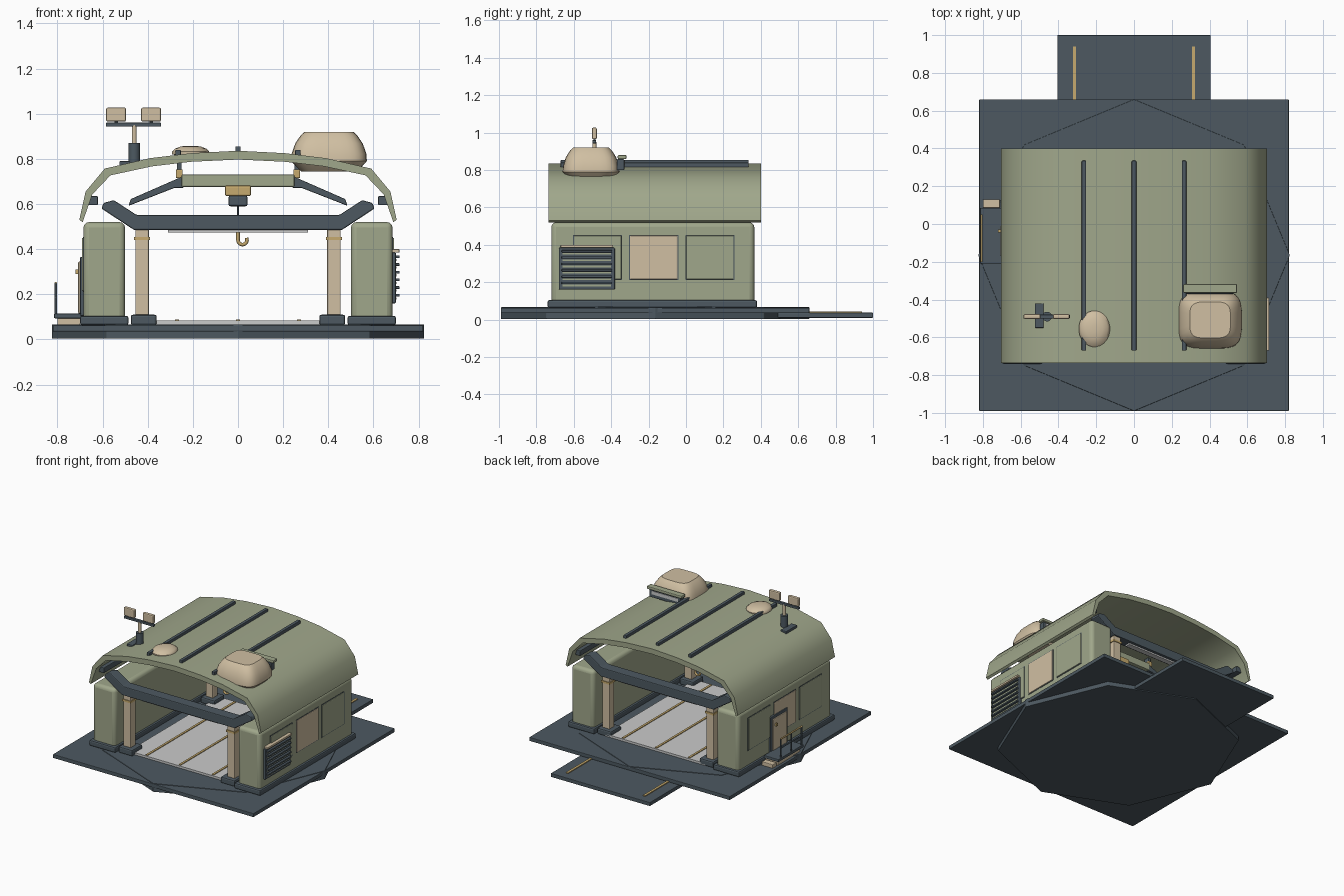
import bpy, bmesh, math
from mathutils import Vector

if "Cube" in bpy.data.objects:
    bpy.data.objects.remove(bpy.data.objects["Cube"])


def material(name, r, g, b):
    m = bpy.data.materials.new(name)
    lin = [((c / 255 + 0.055) / 1.055) ** 2.4 for c in (r, g, b)]
    m.diffuse_color = (*lin, 1)
    m.use_nodes = True
    m.node_tree.nodes["Principled BSDF"].inputs["Base Color"].default_value = m.diffuse_color
    return m


OLIVE = material("olive paint", 160, 167, 139)
SLATE = material("slate metal", 77, 89, 97)
TAN = material("tan panel", 208, 191, 162)
GOLD = material("gold metal", 198, 170, 110)
GREY = material("light grey", 202, 203, 203)


def finish(name, bm, mat, bevel=0, smooth=None, segs=2):
    bmesh.ops.recalc_face_normals(bm, faces=bm.faces)
    me = bpy.data.meshes.new(name)
    bm.to_mesh(me)
    bm.free()
    me.materials.append(mat)
    ob = bpy.data.objects.new(name, me)
    bpy.context.collection.objects.link(ob)
    if bevel:
        mod = ob.modifiers.new("bevel", 'BEVEL')
        mod.width, mod.segments = bevel, segs
    if smooth:
        bpy.ops.object.select_all(action='DESELECT')
        ob.select_set(True)
        bpy.context.view_layer.objects.active = ob
        bpy.ops.object.shade_smooth_by_angle(angle=math.radians(smooth))
    return ob


def box(name, x, y, z, mat, bevel=0, smooth=None, segs=2):
    bm = bmesh.new()
    bmesh.ops.create_cube(bm, size=1)
    for v in bm.verts:
        v.co = [(a + b) / 2 + c * abs(b - a) for (a, b), c in zip((x, y, z), v.co)]
    return finish(name, bm, mat, bevel, smooth, segs)


def prism(name, pts, y0, y1, mat, bevel=0, smooth=None):
    """Extrude an (x, z) outline along y."""
    bm = bmesh.new()
    f = bm.faces.new([bm.verts.new((x, y0, z)) for x, z in pts])
    r = bmesh.ops.extrude_face_region(bm, geom=[f])
    bmesh.ops.translate(bm, verts=[v for v in r["geom"] if isinstance(v, bmesh.types.BMVert)],
                        vec=(0, y1 - y0, 0))
    return finish(name, bm, mat, bevel, smooth)


def loft(name, centre, rings, n, power, mat, smooth=40):
    """Stack of superellipse rings (half x, half y, z)."""
    bm = bmesh.new()
    rows = []
    for rx, ry, z in rings:
        row = []
        for i in range(n):
            a = 2 * math.pi * (i + 0.5) / n
            c, s = math.cos(a), math.sin(a)
            row.append(bm.verts.new((centre[0] + rx * math.copysign(abs(c) ** power, c),
                                     centre[1] + ry * math.copysign(abs(s) ** power, s), z)))
        rows.append(row)
    for lo, hi in zip(rows, rows[1:]):
        for i in range(n):
            bm.faces.new((lo[i], lo[(i + 1) % n], hi[(i + 1) % n], hi[i]))
    bm.faces.new(rows[0])
    bm.faces.new(rows[-1])
    return finish(name, bm, mat, 0, smooth)


def tube(name, pts, r, mat):
    cu = bpy.data.curves.new(name, 'CURVE')
    cu.dimensions, cu.bevel_depth, cu.bevel_resolution, cu.use_fill_caps = '3D', r, 1, True
    sp = cu.splines.new('POLY')
    sp.points.add(len(pts) - 1)
    for p, c in zip(sp.points, pts):
        p.co = (*c, 1)
    cu.materials.append(mat)
    ob = bpy.data.objects.new(name, cu)
    bpy.context.collection.objects.link(ob)


def mirrored(half):
    """Complete a left-right symmetric outline from its right half."""
    return half + [(-x, z) for x, z in reversed(half) if x > 0]


# Ground slab, octagonal foundation and rear ramp
box("ground_slab", (-.82, .82), (-.99, .66), (.035, .063), SLATE, .004)
bm = bmesh.new()
vs = [bm.verts.new((.825 * math.cos(i * math.pi / 4), -.165 + .825 * math.sin(i * math.pi / 4), .004))
      for i in range(8)]
r = bmesh.ops.extrude_face_region(bm, geom=[bm.faces.new(vs)])
bmesh.ops.translate(bm, verts=[v for v in r["geom"] if isinstance(v, bmesh.types.BMVert)], vec=(0, 0, .063))
finish("octagon_foundation", bm, SLATE, .003)
box("rear_ramp", (-.405, .405), (.42, 1.0), (.01, .037), SLATE, .003)
for s in (-1, 1):
    box("ramp_rail", (s * .315 - .009, s * .315 + .009), (.6, .94), (.036, .043), GOLD)

# Interior floor with guide strips
box("floor", (-.41, .41), (-.69, .36), (.06, .083), GREY)
for x in (-.27, 0, .27):
    box("floor_strip", (x - .008, x + .008), (-.68, .35), (.08, .088), GOLD)

# Side walls, skirts, windows and posts
for s in (-1, 1):
    box("wall_skirt", (s * .485, s * .70), (-.74, .38), (.063, .105), SLATE, .01)
    box("side_wall", (s * .50, s * .685), (-.72, .365), (.08, .52), OLIVE, .025, 40, 3)
    for y0, mat in ((-.60, OLIVE), (-.30, TAN), (0, OLIVE)):
        box("window_border", (s * .68, s * .6875), (y0 - .004, y0 + .259), (.211, .454), SLATE)
        box("window_panel", (s * .68, s * .692), (y0, y0 + .255), (.215, .45), mat, .005)
    for y in (-.66, .30):
        box("post_foot", (s * .36, s * .475), (y - .06, y + .06), (.063, .11), SLATE, .01)
        box("post", (s * .395, s * .455), (y - .03, y + .03), (.10, .50), TAN, .006)
        box("post_collar", (s * .39, s * .46), (y - .035, y + .035), (.44, .455), GOLD)

# Portal beams with angled ends and a light strip
beam = mirrored([(0, .485), (.46, .485), (.605, .58), (.595, .605), (.55, .617), (.45, .552), (0, .552)])
for y in (-.66, .30):
    prism("portal_beam", beam, y - .04, y + .04, SLATE, .006)
    box("light_strip", (-.31, .31), (y - .02, y + .02), (.474, .487), GREY)

# Curved roof shell with ridge rails
outer = [(.703, .53), (.675, .655), (.59, .757), (.39, .803), (.21, .825), (0, .836)]
inner = [(0, .797), (.21, .787), (.38, .767), (.565, .727), (.645, .643), (.688, .52)]
shell = [(-x, z) for x, z in outer] + [(x, z) for x, z in outer[-2::-1]]
shell += [(x, z) for x, z in inner[::-1]] + [(-x, z) for x, z in inner[1:]]
prism("roof_shell", shell, -.735, .40, OLIVE, 0, 45)
for x, z in ((-.265, .828), (0, .843), (.265, .828)):
    box("roof_rail", (x - .012, x + .012), (-.67, .335), (z - .02, z + .012), SLATE, .004)
for s in (-1, 1):
    box("eave_rail", (s * .62, s * .665), (-.68, .35), (.595, .635), SLATE, .005)

# Hoist truss, trolley and hook
ym = -.165
box("hoist_beam", (-.25, .25), (ym - .035, ym + .035), (.675, .73), OLIVE, .006)
for s in (-1, 1):
    prism("hoist_arm", [(s * .24, .672), (s * .28, .672), (s * .485, .592), (s * .475, .622),
                        (s * .285, .705), (s * .24, .725)], ym - .03, ym + .03, SLATE, .004)
    box("hoist_bracket", (s * .245, s * .275), (ym - .03, ym + .03), (.715, .753), GOLD, .004)
    box("hoist_hanger", (s * .25, s * .27), (ym - .02, ym + .02), (.75, .79), SLATE)
box("trolley", (-.058, .058), (ym - .05, ym + .05), (.635, .682), GOLD, .008)
box("winch", (-.042, .042), (ym - .04, ym + .04), (.59, .637), SLATE, .008)
tube("hoist_cable", [(0, ym, .6), (0, ym, .47)], .004, SLATE)
tube("hook", [(0, ym, .475), (0, ym, .445)] +
     [(.02 - .02 * math.cos(a * math.pi / 6), ym, .44 - .02 * math.sin(a * math.pi / 6)) for a in range(8)],
     .008, GOLD)

# Louvred vent on the right wall
box("vent_frame", (.68, .70), (-.68, -.38), (.16, .385), SLATE, .006)
box("vent_cap", (.68, .715), (-.67, -.39), (.385, .4), TAN, .003)
for i in range(6):
    z = .19 + i * .034
    box("vent_gap", (.69, .703), (-.66, -.40), (z - .012, z - .003), OLIVE)
    box("vent_slat", (.69, .716), (-.665, -.395), (z, z + .012), SLATE, .003)

# Left door, porch, step and railing
box("door_frame", (-.68, -.70), (-.19, .01), (.105, .365), SLATE, .005)
box("door", (-.69, -.708), (-.17, -.01), (.115, .345), TAN, .005)
box("door_handle", (-.70, -.72), (-.045, -.03), (.29, .31), GOLD)
box("porch", (-.695, -.815), (-.21, .085), (.094, .115), SLATE, .004)
box("porch_base", (-.70, -.80), (-.19, .07), (.06, .095), TAN)
box("porch_step", (-.71, -.80), (.085, .13), (.06, .09), TAN, .004)
for y in (-.195, -.075, .045):
    tube("railing_post", [(-.807, y, .11), (-.807, y, .25)], .006, SLATE)
for z, mat in ((.25, GOLD), (.185, SLATE)):
    tube("railing_bar", [(-.807, -.2, z), (-.807, .05, z)], .006, mat)

# Roof pod with rear grille
loft("roof_pod", (.403, -.508),
     [(.125, .11, .745), (.15, .135, .77), (.168, .152, .79), (.167, .15, .82), (.15, .135, .868),
      (.125, .112, .905), (.108, .096, .92)], 32, .5, TAN, 35)
box("grille_body", (.275, .53), (-.37, -.33), (.80, .858), SLATE, .004)
box("grille_face", (.295, .51), (-.335, -.326), (.825, .85), GREY)
box("grille_hood", (.26, .545), (-.365, -.318), (.858, .88), OLIVE, .006)

# Small dome
loft("dome_ring", (-.21, -.555), [(.075, .085, .79), (.075, .085, .825)], 24, 1, SLATE)
loft("small_dome", (-.21, -.555), [(.082, .095, .82), (.083, .096, .832), (.07, .08, .845),
                                   (.045, .052, .855), (.015, .018, .858)], 24, 1, TAN, 50)

# Floodlight mast
box("mast_foot", (-.525, -.478), (-.55, -.42), (.755, .79), SLATE, .004)
box("mast_bracket", (-.52, -.42), (-.52, -.46), (.76, .782), SLATE, .004)
loft("mast_base", (-.46, -.49), [(.026, .026, .76), (.026, .026, .87)], 12, 1, SLATE)
loft("mast_pole", (-.46, -.49), [(.011, .011, .86), (.011, .011, .95)], 10, 1, TAN)
box("mast_bar", (-.585, -.34), (-.50, -.48), (.943, .96), SLATE, .003)
for x in (-.54, -.385):
    box("floodlight", (x - .044, x + .044), (-.503, -.477), (.965, 1.027), TAN, .007)
    box("floodlight_stem", (x - .008, x + .008), (-.495, -.485), (.955, .97), SLATE)
